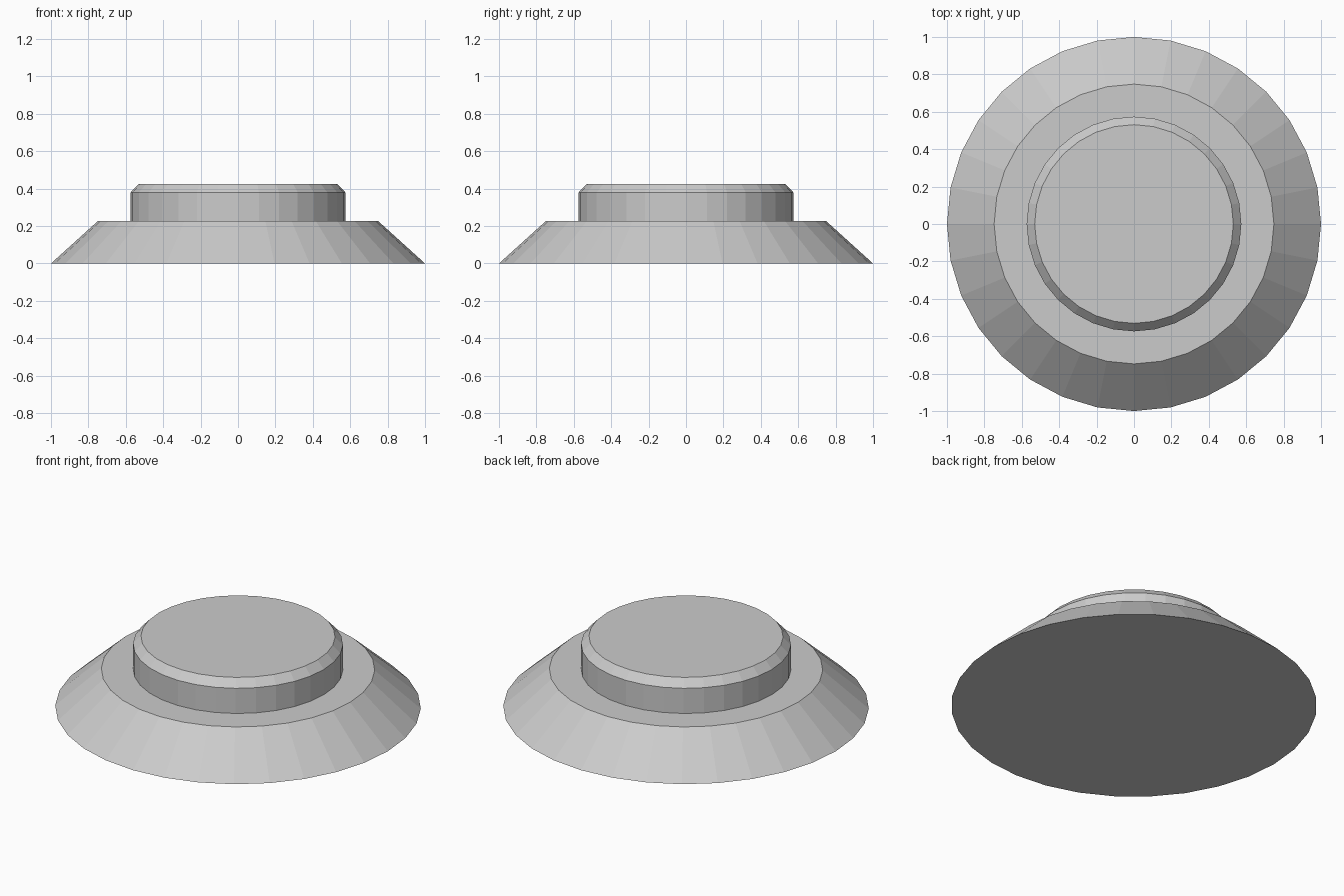
import bpy, bmesh
from math import cos, sin, tau

if "Cube" in bpy.data.objects:
    bpy.data.objects.remove(bpy.data.objects["Cube"])

SIDES = 32


def lathe(name, profile):
    """Closed solid turned around z from (radius, height) points."""
    bm = bmesh.new()
    rings = [[bm.verts.new((r * cos(tau * i / SIDES), r * sin(tau * i / SIDES), z))
              for i in range(SIDES)] for r, z in profile]
    for low, high in zip(rings, rings[1:]):
        for i in range(SIDES):
            j = (i + 1) % SIDES
            bm.faces.new((low[i], low[j], high[j], high[i]))
    bm.faces.new(rings[0][::-1])
    bm.faces.new(rings[-1])
    mesh = bpy.data.meshes.new(name)
    bm.to_mesh(mesh)
    bm.free()
    obj = bpy.data.objects.new(name, mesh)
    bpy.context.collection.objects.link(obj)
    return obj


# Sloped base with a flat ledge, rising into the bevelled button
lathe("button_on_sloped_base", [
    (1.0, 0.0), (0.748, 0.228),       # sloped skirt
    (0.574, 0.228), (0.574, 0.38),    # ledge and button wall
    (0.531, 0.426),                   # bevelled top edge
])
